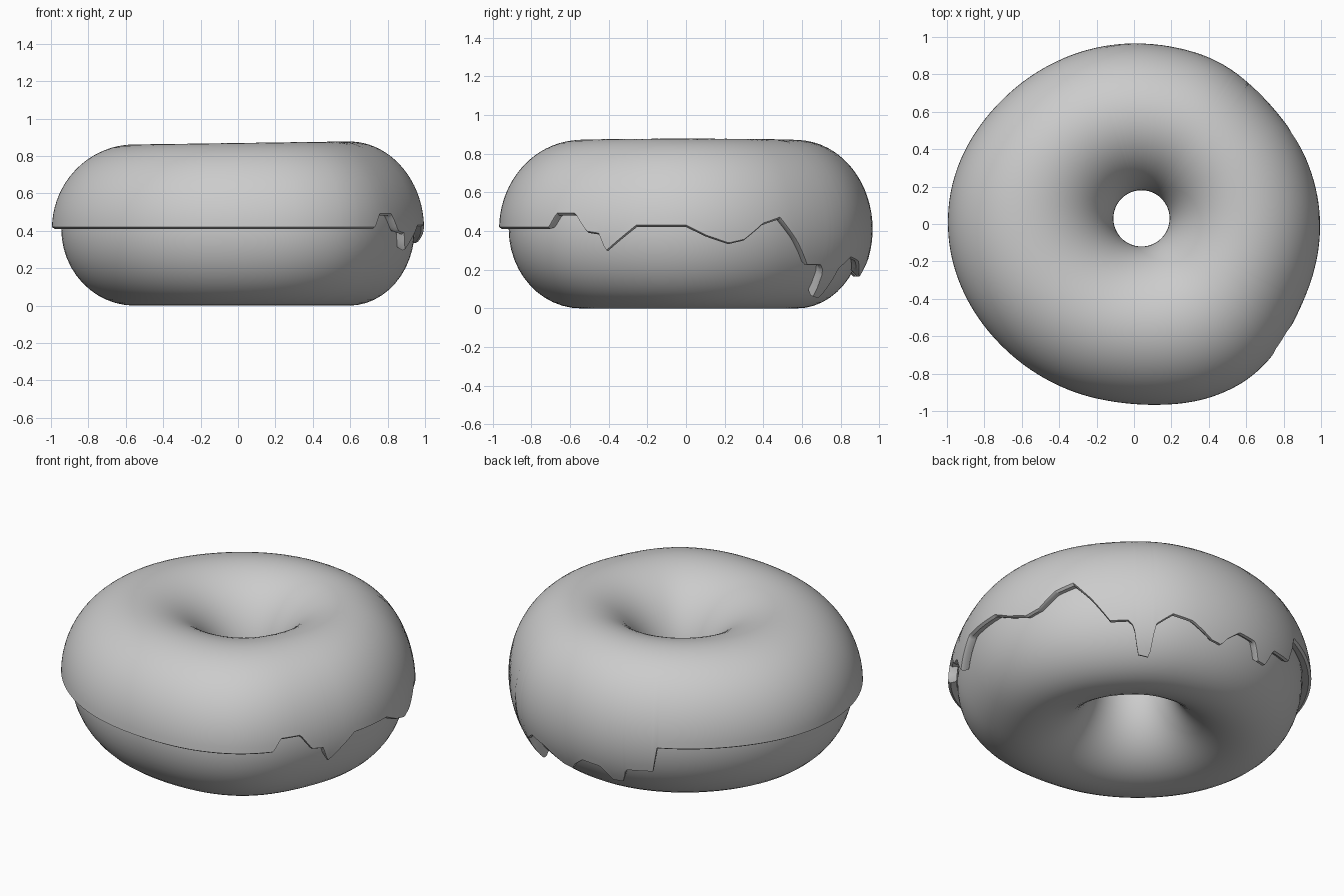
import bpy, bmesh
from math import sin, cos, pi, radians, asin

if "Cube" in bpy.data.objects:
    bpy.data.objects.remove(bpy.data.objects["Cube"])

# Outline radius of the icing seen from above: (degrees, radius)
OUTLINE = [(0, 1.0), (24, .985), (45, .965), (60, .985), (78, .97), (108, .966), (128, .966),
           (145, .976), (162, .996), (180, 1.0), (197, .99), (215, .97), (231, .958),
           (250, .955), (270, .96), (285, .995), (299, 1.03), (313, 1.035), (330, .995), (360, 1.0)]
# Height of the dripping icing edge: (degrees, z)
DRIPS = [(0, .43), (6, .38), (13, .34), (18, .36), (24, .44), (30, .47), (36, .36), (42, .23),
         (48, .23), (50, .20), (51.5, .07), (56, .06), (57.5, .21), (63, .27), (70, .25),
         (78, .18), (82, .17), (84, .21), (88, .26), (95, .25), (99, .17), (103, .17),
         (104.5, .26), (114, .27), (115.5, .42), (316, .42), (318.5, .49), (325, .49),
         (329, .40), (333, .39), (335, .30), (345, .43), (360, .43)]
HOLE = (.04, .03)


def lerp_table(table, a):
    a %= 360
    for (a0, v0), (a1, v1) in zip(table, table[1:]):
        if a0 <= a <= a1:
            return v0 + (v1 - v0) * (a - a0) / (a1 - a0)


def outline(a):
    return sum(lerp_table(OUTLINE, a + k) for k in range(-10, 11, 2)) / 11


def point(a, phi, d):
    """Point on the dough at ring angle a and section angle phi, raised by d."""
    t = (1 + cos(phi)) / 2
    ca, sa = cos(radians(a)), sin(radians(a))
    r_in, r_out = .2 - d, outline(a) - .053 + d
    x = (HOLE[0] + r_in * ca) * (1 - t) + r_out * ca * t
    y = (HOLE[1] + r_in * sa) * (1 - t) + r_out * sa * t
    z = .41 + (.41 + d) * sin(phi) + .008 * ca * max(sin(phi), 0)
    return x, y, z


def ring_mesh(name, sections):
    """Join closed cross-sections into a closed ring."""
    bm = bmesh.new()
    rows = [[bm.verts.new(p) for p in s] for s in sections]
    n = len(rows[0])
    for i, row in enumerate(rows):
        nxt = rows[(i + 1) % len(rows)]
        for j in range(n):
            k = (j + 1) % n
            bm.faces.new((row[j], nxt[j], nxt[k], row[k]))
    bmesh.ops.recalc_face_normals(bm, faces=bm.faces)
    me = bpy.data.meshes.new(name)
    bm.to_mesh(me)
    bm.free()
    ob = bpy.data.objects.new(name, me)
    bpy.context.collection.objects.link(ob)
    bpy.ops.object.select_all(action='DESELECT')
    ob.select_set(True)
    bpy.context.view_layer.objects.active = ob
    bpy.ops.object.shade_smooth_by_angle(angle=radians(40))
    return ob


# Dough ring
ring_mesh("dough", [[point(a, 2 * pi * j / 48, 0) for j in range(48)]
                    for a in range(0, 360, 3)])


# Icing shell with drips over the outer edge
def icing_section(a, steps=40):
    edge = asin(max(-.97, (lerp_table(DRIPS, a) - .41) / .45))
    inner = pi + .05
    phis = [inner + (edge - inner) * j / steps for j in range(steps + 1)]
    outer = [point(a, p, .05) for p in phis]
    lip = [point(a, edge - .02, .035)]
    under = [point(a, p, .003) for p in reversed(phis)]
    return outer + lip + under


ring_mesh("icing", [icing_section(i * .75) for i in range(480)])
